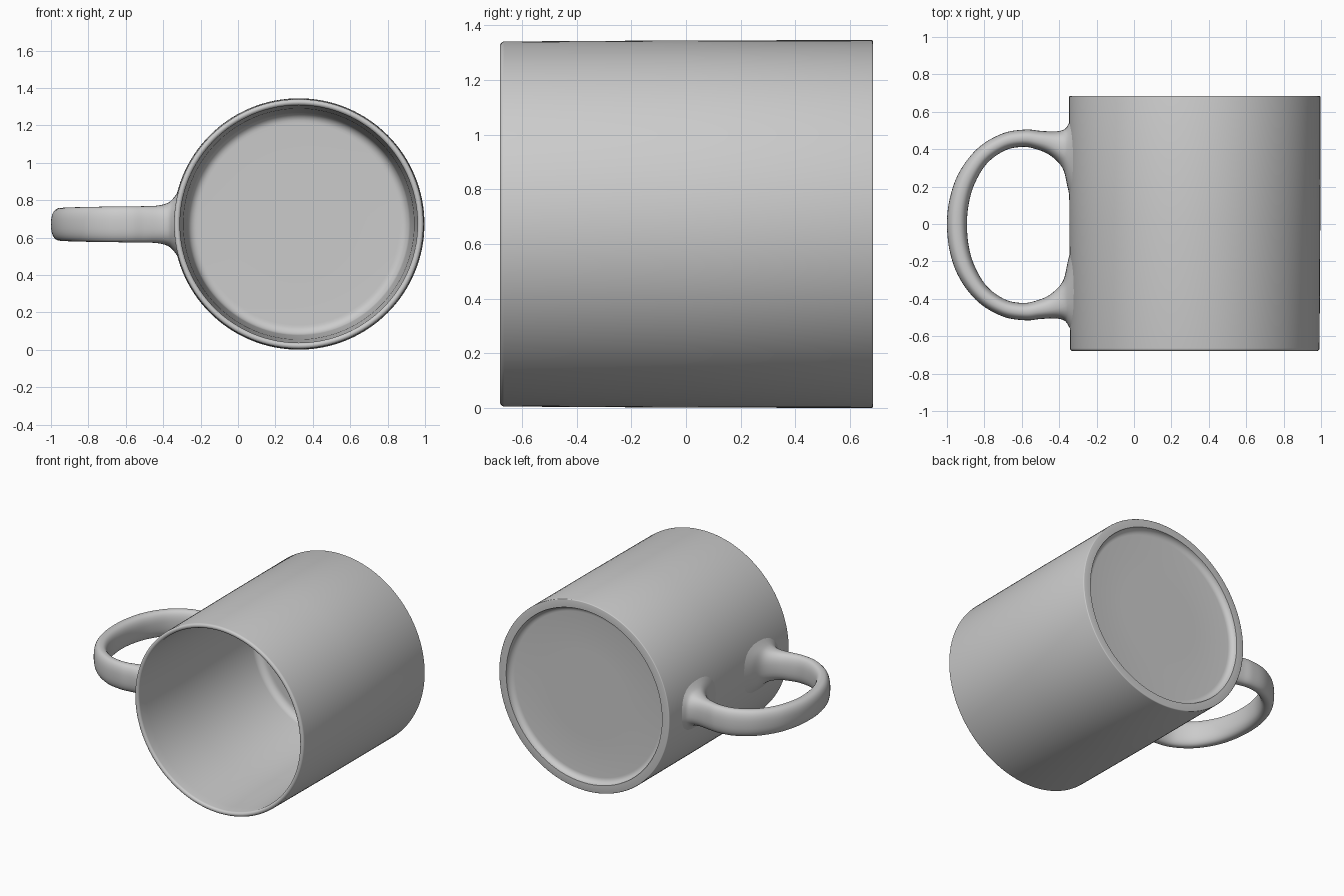
import bpy, math
from mathutils import Vector

if "Cube" in bpy.data.objects:
    bpy.data.objects.remove(bpy.data.objects["Cube"])

CX, CZ, R = 0.325, 0.673, 0.671
SEG = 128


def make_object(name, verts, faces, angle):
    me = bpy.data.meshes.new(name)
    me.from_pydata(verts, [], faces)
    me.update()
    ob = bpy.data.objects.new(name, me)
    bpy.context.collection.objects.link(ob)
    bpy.ops.object.select_all(action='DESELECT')
    ob.select_set(True)
    bpy.context.view_layer.objects.active = ob
    bpy.ops.object.mode_set(mode='EDIT')
    bpy.ops.mesh.select_all(action='SELECT')
    bpy.ops.mesh.normals_make_consistent(inside=False)
    bpy.ops.object.mode_set(mode='OBJECT')
    bpy.ops.object.shade_smooth_by_angle(angle=math.radians(angle))
    return ob


def arc(r, y, rad, a0, a1, n=6):
    """Rounded profile corner centred on (r, y)."""
    angles = [math.radians(a0 + (a1 - a0) * i / n) for i in range(n + 1)]
    return [(r + rad * math.cos(a), y + rad * math.sin(a)) for a in angles]


# Cup: (radius, y) profile from floor, up the inner wall, over the rim, down to the recessed base
profile = [(0.3, 0.58), (0.54, 0.58)]
profile += arc(0.545, 0.53, 0.05, 80, 5)
profile += [(0.617, -0.2), (0.634, -0.6)]
profile += arc(0.651, -0.664, 0.016, 180, 360, 10)
profile += [(R, 0.0)]
profile += arc(R - 0.005, 0.678, 0.006, 0, 90, 3)
profile += [(0.625, 0.684)]
profile += arc(0.575, 0.684, 0.04, 0, -90)
profile += [(0.3, 0.644)]

verts, faces = [], []
for r, y in profile:
    for k in range(SEG):
        a = 2 * math.pi * k / SEG
        verts.append((CX + r * math.cos(a), y, CZ + r * math.sin(a)))
for i in range(len(profile) - 1):
    for k in range(SEG):
        k2 = (k + 1) % SEG
        faces.append((i * SEG + k, i * SEG + k2, (i + 1) * SEG + k2, (i + 1) * SEG + k))
faces.append(tuple(range(SEG)))
faces.append(tuple(range(len(verts) - SEG, len(verts))))
make_object("cup", verts, faces, 50)

# Handle: outer edge x, y, inner edge x, y, half width in z, amount of wrap onto the cup
half = [
    (-0.325, 0.585, -0.325, 0.06, 0.21, 1),
    (-0.350, 0.535, -0.356, 0.20, 0.145, 0.7),
    (-0.373, 0.506, -0.383, 0.30, 0.115, 0.2),
    (-0.42, 0.495, -0.45, 0.368, 0.100, 0),
    (-0.50, 0.498, -0.53, 0.402, 0.097, 0),
    (-0.58, 0.505, -0.60, 0.412, 0.096, 0),
    (-0.70, 0.485, -0.69, 0.393, 0.095, 0),
    (-0.83, 0.410, -0.785, 0.325, 0.093, 0),
    (-0.93, 0.285, -0.85, 0.22, 0.091, 0),
    (-0.983, 0.145, -0.883, 0.11, 0.089, 0),
    (-1.0, 0.0, -0.893, 0.0, 0.088, 0),
]
lower = [(a, -b - 0.01, c, -d - 0.01, h, w) for a, b, c, d, h, w in half[-2::-1]]
keys = [Vector(s) for s in half + lower]

# Smooth the sections along the path
STEPS = 6
rings = []
for i in range(len(keys) - 1):
    p0, p1, p2 = keys[max(i - 1, 0)], keys[i], keys[i + 1]
    p3 = keys[min(i + 2, len(keys) - 1)]
    for s in range(STEPS):
        t = s / STEPS
        rings.append(0.5 * (2 * p1 + (p2 - p0) * t + (2 * p0 - 5 * p1 + 4 * p2 - p3) * t ** 2
                            + (3 * p1 - p0 - 3 * p2 + p3) * t ** 3))
rings.append(keys[-1])

N = 32
verts, faces = [], []
for ox, oy, ix, iy, h, wrap in rings:
    for k in range(N):
        a = 2 * math.pi * k / N
        u = math.copysign(abs(math.cos(a)) ** 0.82, math.cos(a))
        v = math.copysign(abs(math.sin(a)) ** 0.82, math.sin(a)) * h
        x = (ox + ix) / 2 + (ox - ix) / 2 * u
        x += wrap * (R - math.sqrt(R * R - v * v))
        verts.append((x, (oy + iy) / 2 + (oy - iy) / 2 * u, CZ - 0.002 + v))
for i in range(len(rings) - 1):
    for k in range(N):
        k2 = (k + 1) % N
        faces.append((i * N + k, i * N + k2, (i + 1) * N + k2, (i + 1) * N + k))
faces.append(tuple(range(N)))
faces.append(tuple(range(len(verts) - N, len(verts))))
make_object("handle", verts, faces, 60)
